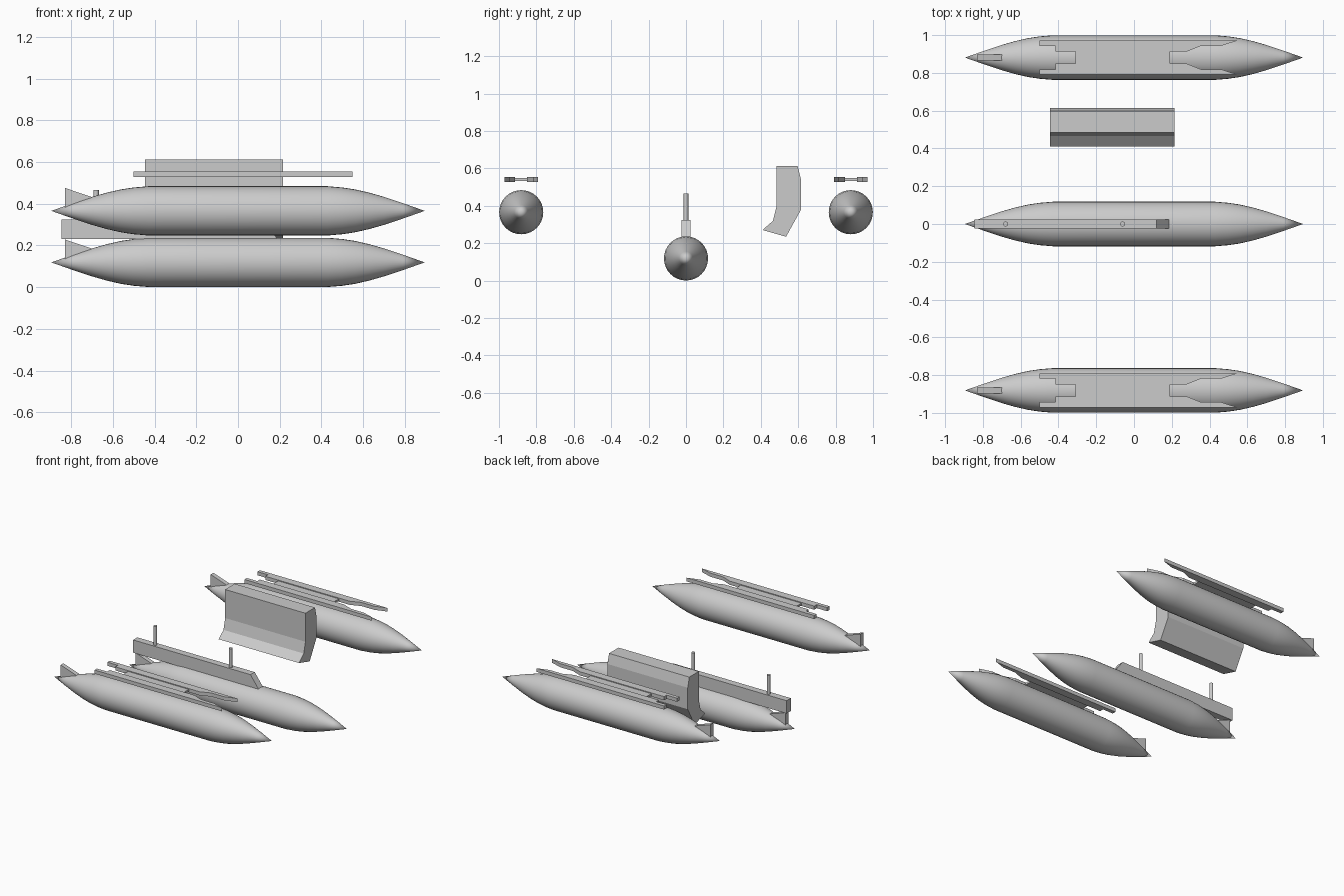
import bpy, bmesh, math
from mathutils import Vector

if "Cube" in bpy.data.objects:
    bpy.data.objects.remove(bpy.data.objects["Cube"])


def make_object(name, bm):
    bmesh.ops.recalc_face_normals(bm, faces=bm.faces)
    mesh = bpy.data.meshes.new(name)
    bm.to_mesh(mesh)
    bm.free()
    obj = bpy.data.objects.new(name, mesh)
    bpy.context.collection.objects.link(obj)
    return obj


def prism(name, points, depth):
    """Extrude a planar outline of 3D points along a vector."""
    bm = bmesh.new()
    face = bm.faces.new([bm.verts.new(p) for p in points])
    result = bmesh.ops.extrude_face_region(bm, geom=[face], use_keep_orig=True)
    moved = [v for v in result["geom"] if isinstance(v, bmesh.types.BMVert)]
    bmesh.ops.translate(bm, verts=moved, vec=Vector(depth))
    return make_object(name, bm)


# Half of the tank profile: distance from the middle, radius
HALF = [(0.43, 0.118), (0.50, 0.112), (0.56, 0.103), (0.63, 0.087),
        (0.70, 0.067), (0.79, 0.037), (0.895, 0)]


def tank(name, y, z, sides=32):
    profile = [(-x, r) for x, r in reversed(HALF)] + HALF
    bm = bmesh.new()
    verts = [bm.verts.new((x, y, z + r)) for x, r in profile]
    edges = [bm.edges.new(pair) for pair in zip(verts, verts[1:])]
    bmesh.ops.spin(bm, geom=verts + edges, cent=(0, y, z), axis=(1, 0, 0),
                   angle=math.tau, steps=sides, use_merge=True)
    bmesh.ops.remove_doubles(bm, verts=bm.verts, dist=1e-4)
    obj = make_object(name, bm)
    bpy.context.view_layer.objects.active = obj
    obj.select_set(True)
    bpy.ops.object.shade_smooth_by_angle(angle=math.radians(30))
    obj.select_set(False)
    # Tail fin rising from the rear cone
    fin = [(-0.83, 0.11), (-0.83, 0), (-0.70, 0), (-0.70, 0.066)]
    prism(name + "_fin", [(x, y - 0.016, z + h) for x, h in fin], (0, 0.032, 0))


tank("left_tank", -0.881, 0.366)
tank("centre_tank", 0, 0.119)
tank("right_tank", 0.881, 0.366)

# Forked mounting racks above the outer tanks: two rails and a thin web
RAIL = [(-0.50, 0.09), (0.548, 0.09), (0.46, 0.062), (0.355, 0.062),
        (0.28, 0.032), (0.19, 0.032), (-0.415, 0.032), (-0.415, 0.062), (-0.50, 0.062)]
for side, y in (("left", -0.881), ("right", 0.881)):
    for edge, sign in (("inner", -1), ("outer", 1)):
        prism(f"{side}_rack_{edge}_rail",
              [(x, y + sign * w, 0.528) for x, w in RAIL], (0, 0, 0.027))
    web = [(-0.31, -0.032), (0.19, -0.032), (0.19, 0.032), (-0.31, 0.032)]
    prism(f"{side}_rack_web", [(x, y + w, 0.534) for x, w in web], (0, 0, 0.015))

# Centre pylon with a sloped nose
pylon = [(-0.845, 0.23), (0.19, 0.23), (0.12, 0.325), (-0.845, 0.325)]
prism("centre_pylon", [(x, -0.025, z) for x, z in pylon], (0, 0.05, 0))

# Upright mounting pins
for name, x in (("rear_pin", -0.68), ("front_pin", -0.06)):
    bm = bmesh.new()
    bmesh.ops.create_cone(bm, cap_ends=True, segments=16, radius1=0.013,
                          radius2=0.013, depth=0.16)
    bmesh.ops.translate(bm, verts=bm.verts, vec=(x, 0, 0.385))
    make_object(name, bm)

# Bent side panel
panel = [(0.485, 0.612), (0.597, 0.612), (0.615, 0.54), (0.615, 0.38),
         (0.535, 0.235), (0.409, 0.271), (0.465, 0.32), (0.485, 0.40)]
prism("side_panel", [(-0.445, y, z) for y, z in panel], (0.66, 0, 0))
